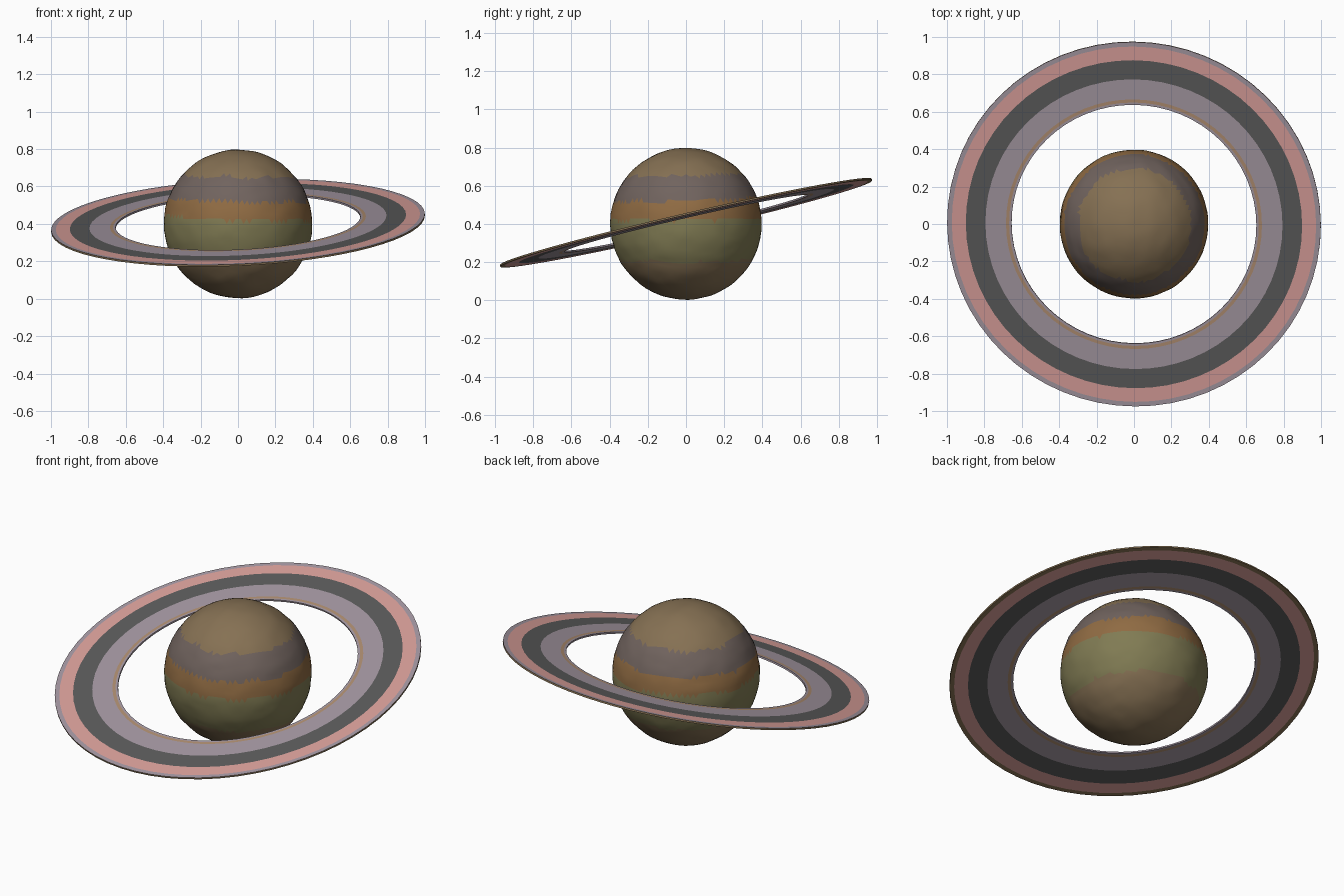
import bpy, bmesh, math
from mathutils import Vector, noise

if "Cube" in bpy.data.objects:
    bpy.data.objects.remove(bpy.data.objects["Cube"])


def material(name, rgb):
    # colours given as seen on screen, stored as linear values
    m = bpy.data.materials.new(name)
    m.diffuse_color = [c ** 2.2 for c in rgb] + [1]
    m.use_nodes = True
    m.node_tree.nodes["Principled BSDF"].inputs["Base Color"].default_value = m.diffuse_color
    return m


def finish(name, bm, mats):
    mesh = bpy.data.meshes.new(name)
    bm.to_mesh(mesh)
    bm.free()
    for m in mats:
        mesh.materials.append(m)
    ob = bpy.data.objects.new(name, mesh)
    bpy.context.collection.objects.link(ob)
    return ob


brown = material("brown", (0.52, 0.44, 0.33))
grey = material("grey_band", (0.44, 0.39, 0.37))
orange = material("orange_band", (0.56, 0.42, 0.27))
olive = material("olive_band", (0.50, 0.48, 0.33))
mauve = material("ring_mauve", (0.64, 0.59, 0.63))
tan = material("ring_tan", (0.68, 0.55, 0.44))
dark = material("ring_dark", (0.36, 0.36, 0.36))
pink = material("ring_pink", (0.85, 0.62, 0.60))

# planet: slightly rough sphere, coloured in latitude bands by face
bm = bmesh.new()
bmesh.ops.create_icosphere(bm, subdivisions=5, radius=0.397)
limits = [0.255, 0.13, 0.03, -0.19]          # lower edge of each band
for f in bm.faces:
    c = f.calc_center_median()
    h = c.z + 0.018 * noise.noise(c * 7) + 0.02 * c.x - 0.02 * c.y
    band = sum(h < z for z in limits)
    f.material_index = band % 4              # last band is brown again
    f.smooth = True
for v in bm.verts:
    p = Vector((v.co.x * 12, v.co.y * 12, v.co.z * 22))
    v.co *= 1 + 0.009 * noise.noise(p)
planet = finish("planet", bm, [brown, grey, orange, olive])
planet.location.z = 0.4

# ring: thin closed profile revolved, one material per band
radii = [0.655, 0.668, 0.685, 0.795, 0.90, 0.975, 1.0]
bands = [0, 1, 0, 2, 3, 0]
t = 0.005
profile = [(r, t) for r in radii] + [(r, -t) for r in reversed(radii)]
slots = bands + [4] + [4] + bands[-2::-1] + [0]
sides = 64
bm = bmesh.new()
loops = []
for i in range(sides):
    a = 2 * math.pi * i / sides
    loops.append([bm.verts.new((r * math.cos(a), r * math.sin(a), z)) for r, z in profile])
for i in range(sides):
    a, b = loops[i], loops[(i + 1) % sides]
    for j in range(len(profile)):
        k = (j + 1) % len(profile)
        f = bm.faces.new((a[j], a[k], b[k], b[j]))
        f.material_index = slots[j]
bmesh.ops.recalc_face_normals(bm, faces=bm.faces)
ring = finish("ring", bm, [mauve, tan, dark, pink, brown])
normal = Vector((-0.046, -0.232, 1))
ring.rotation_euler = Vector((0, 0, 1)).rotation_difference(normal).to_euler()
ring.location.z = 0.406
